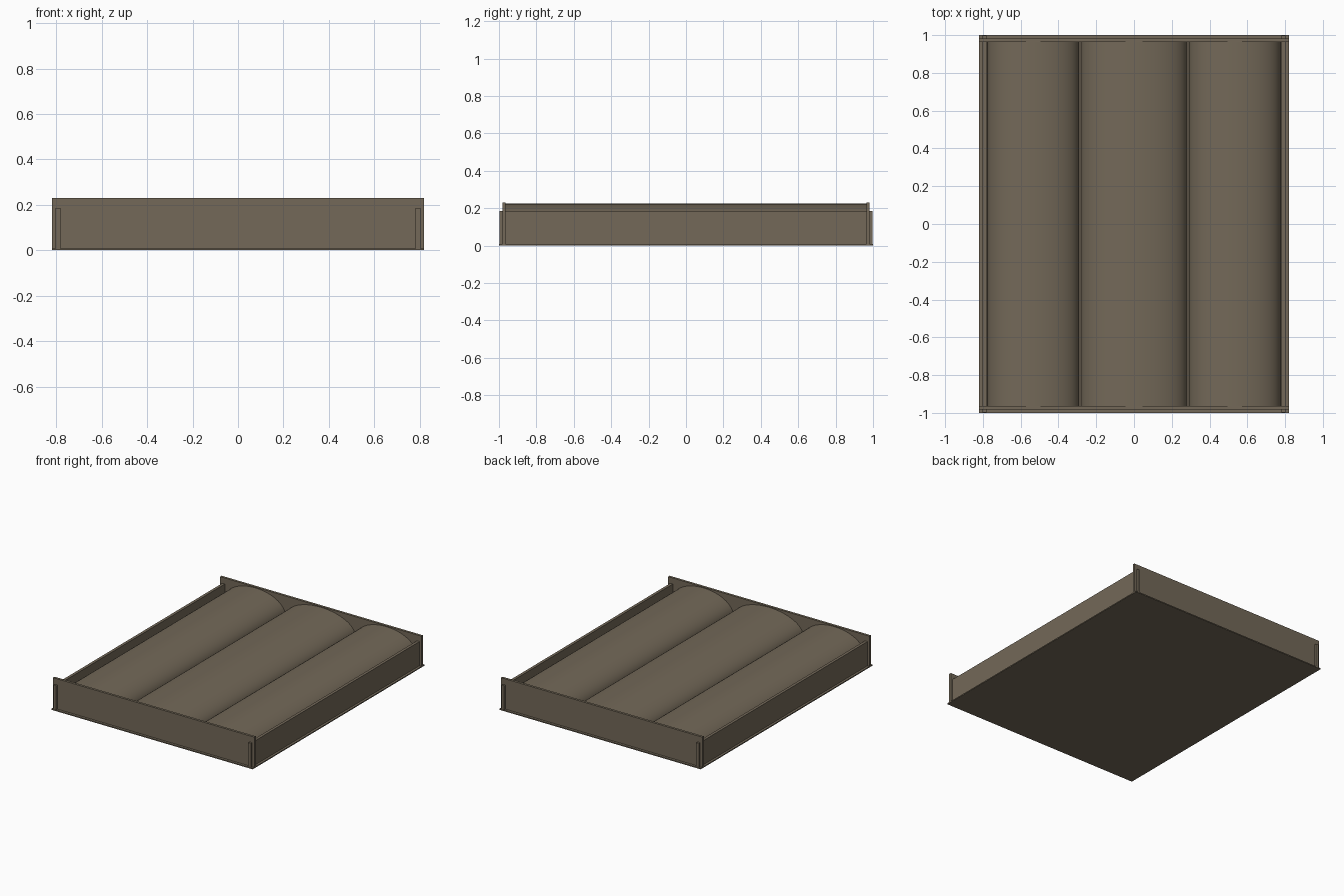
import bpy, math

if "Cube" in bpy.data.objects:
    bpy.data.objects.remove(bpy.data.objects["Cube"])

# one weathered brown for everything
brown = bpy.data.materials.new("weathered brown")
brown.diffuse_color = (0.172, 0.140, 0.098, 1)
brown.use_nodes = True
brown.node_tree.nodes["Principled BSDF"].inputs["Base Color"].default_value = brown.diffuse_color


def make(name, verts, faces):
    me = bpy.data.meshes.new(name)
    me.from_pydata(verts, [], faces)
    me.materials.append(brown)
    ob = bpy.data.objects.new(name, me)
    bpy.context.collection.objects.link(ob)
    return ob


def extrude_profile(name, prof, y0, y1):
    """Closed (x, z) profile, counter-clockwise seen from the front, run along y."""
    n = len(prof)
    verts = [(x, y0, z) for x, z in prof] + [(x, y1, z) for x, z in prof]
    faces = [tuple(range(n)), tuple(range(2 * n - 1, n - 1, -1))]
    for i in range(n):
        j = (i + 1) % n
        faces.append((j, i, n + i, n + j))
    return make(name, verts, faces)


def box(name, x0, x1, y0, y1, z0, z1):
    return extrude_profile(name, [(x0, z0), (x1, z0), (x1, z1), (x0, z1)], y0, y1)


# thin base sheet
box("base_sheet", -0.82, 0.82, -1, 1, 0, 0.008)

# side boards run through the end boards and show as tabs
for s, n in ((-1, "left"), (1, "right")):
    xs = sorted((s * 0.782, s * 0.803))
    box(n + "_side_board", xs[0], xs[1], -0.998, 0.998, 0.008, 0.186)

# taller end boards
for s, n in ((-1, "front"), (1, "back")):
    ys = sorted((s * 0.964, s * 0.982))
    box(n + "_end_board", -0.82, 0.82, ys[0], ys[1], 0.008, 0.23)

# filling between the mounds
box("bed_fill", -0.782, 0.782, -0.964, 0.964, 0.008, 0.085)

# three rounded mounds
for name, x0, x1 in (("left_mound", -0.776, -0.290),
                     ("middle_mound", -0.280, 0.280),
                     ("right_mound", 0.290, 0.776)):
    c, a = (x0 + x1) / 2, (x1 - x0) / 2
    prof = [(x0, 0.05), (x1, 0.05)]
    for i in range(33):
        t = math.pi * i / 32
        prof.append((c + a * math.cos(t), 0.088 + 0.136 * math.sin(t)))
    ob = extrude_profile(name, prof, -0.964, 0.964)
    bpy.ops.object.select_all(action='DESELECT')
    ob.select_set(True)
    bpy.context.view_layer.objects.active = ob
    bpy.ops.object.shade_smooth_by_angle(angle=math.radians(35))
